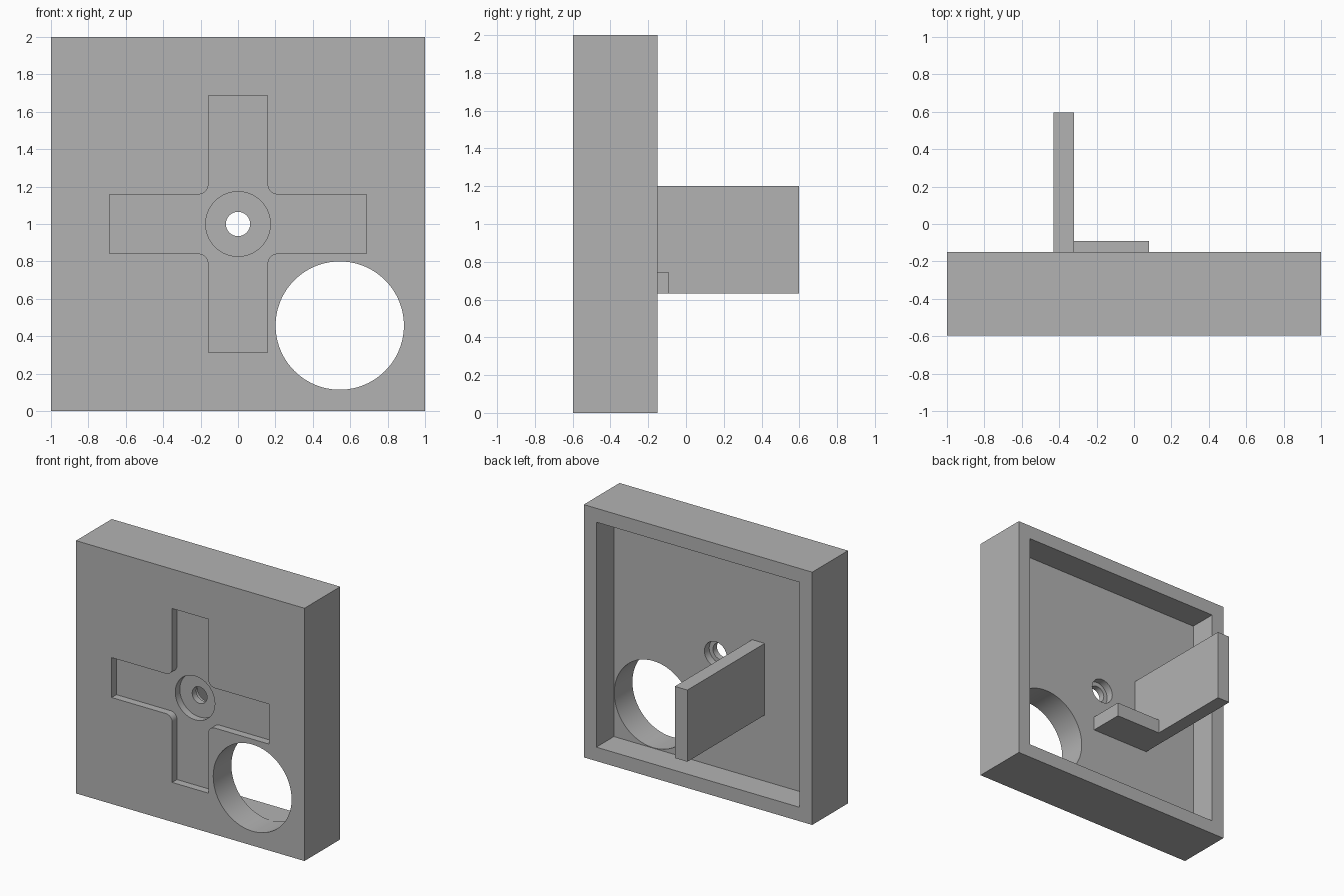
import bpy, bmesh
from math import cos, sin, pi, radians
from mathutils import Matrix, Vector

if "Cube" in bpy.data.objects:
    bpy.data.objects.remove(bpy.data.objects["Cube"])

FRONT, REAR, FLOOR, FIN_END = -0.597, -0.15, -0.37, 0.597
WALL = 0.11

grey = bpy.data.materials.new("plain grey")
grey.use_nodes = True
colour = (0.45, 0.45, 0.45, 1)
grey.diffuse_color = colour
grey.node_tree.nodes["Principled BSDF"].inputs["Base Color"].default_value = colour


def prism(name, outline, y0, y1):
    """Extrude an (x, z) outline from y0 to y1."""
    bm = bmesh.new()
    face = bm.faces.new([bm.verts.new((x, y0, z)) for x, z in outline])
    new = bmesh.ops.extrude_face_region(bm, geom=[face])["geom"]
    verts = [v for v in new if isinstance(v, bmesh.types.BMVert)]
    bmesh.ops.translate(bm, verts=verts, vec=(0, y1 - y0, 0))
    bmesh.ops.recalc_face_normals(bm, faces=bm.faces)
    mesh = bpy.data.meshes.new(name)
    bm.to_mesh(mesh)
    bm.free()
    mesh.materials.append(grey)
    obj = bpy.data.objects.new(name, mesh)
    bpy.context.collection.objects.link(obj)
    return obj


def rect(x0, x1, z0, z1):
    return [(x0, z0), (x1, z0), (x1, z1), (x0, z1)]


def circle(x, z, r, n=64):
    return [(x + r * cos(2 * pi * i / n), z + r * sin(2 * pi * i / n)) for i in range(n)]


def cross(half, reach, fillet, z):
    """Plus-shaped outline with rounded inner corners."""
    c = half + fillet
    quarter = [Vector((reach, -half)), Vector((reach, half))]
    for i in range(9):
        a = radians(270 - 90 * i / 8)
        quarter.append(Vector((c + fillet * cos(a), c + fillet * sin(a))))
    points = []
    for k in range(4):
        turn = Matrix.Rotation(k * pi / 2, 2)
        points += [turn @ p for p in quarter]
    return [(p.x, p.y + z) for p in points]


def cut(target, cutter):
    cutter.hide_render = True
    mod = target.modifiers.new("cut", "BOOLEAN")
    mod.operation = "DIFFERENCE"
    mod.solver = "EXACT"
    mod.object = cutter
    bpy.context.view_layer.objects.active = target
    bpy.ops.object.modifier_apply(modifier=mod.name)
    bpy.data.objects.remove(cutter)


# Open-backed housing
housing = prism("housing", rect(-1, 1, 0, 2), FRONT, REAR)
inner = 1 - WALL
cut(housing, prism("rear_pocket", rect(-inner, inner, WALL, 2 - WALL), FLOOR, 0))

# Large corner opening
cut(housing, prism("round_opening", circle(0.544, 0.457, 0.343, 96), -1, 0))

# Stepped cross recess and centre hole
cut(housing, prism("cross_recess", cross(0.158, 0.688, 0.055, 1), -1, FRONT + 0.06))
cut(housing, prism("round_recess", circle(0, 1, 0.173), -1, FRONT + 0.117))
cut(housing, prism("centre_hole", circle(0, 1, 0.065), -1, 0))
cut(housing, prism("rear_counterbore", circle(0, 1, 0.098), FLOOR - 0.06, 0))

# Rear fin and low ledge, rooted in the pocket floor
fin = prism("rear_fin", rect(-0.43, -0.32, 0.633, 1.2), FLOOR, FIN_END)
ledge = prism("rear_ledge", rect(-0.32, 0.08, 0.633, 0.745), FLOOR, -0.092)

# Smooth round walls, sharp edges
bpy.ops.object.select_all(action="DESELECT")
housing.select_set(True)
bpy.context.view_layer.objects.active = housing
bpy.ops.object.shade_smooth_by_angle(angle=radians(30))
